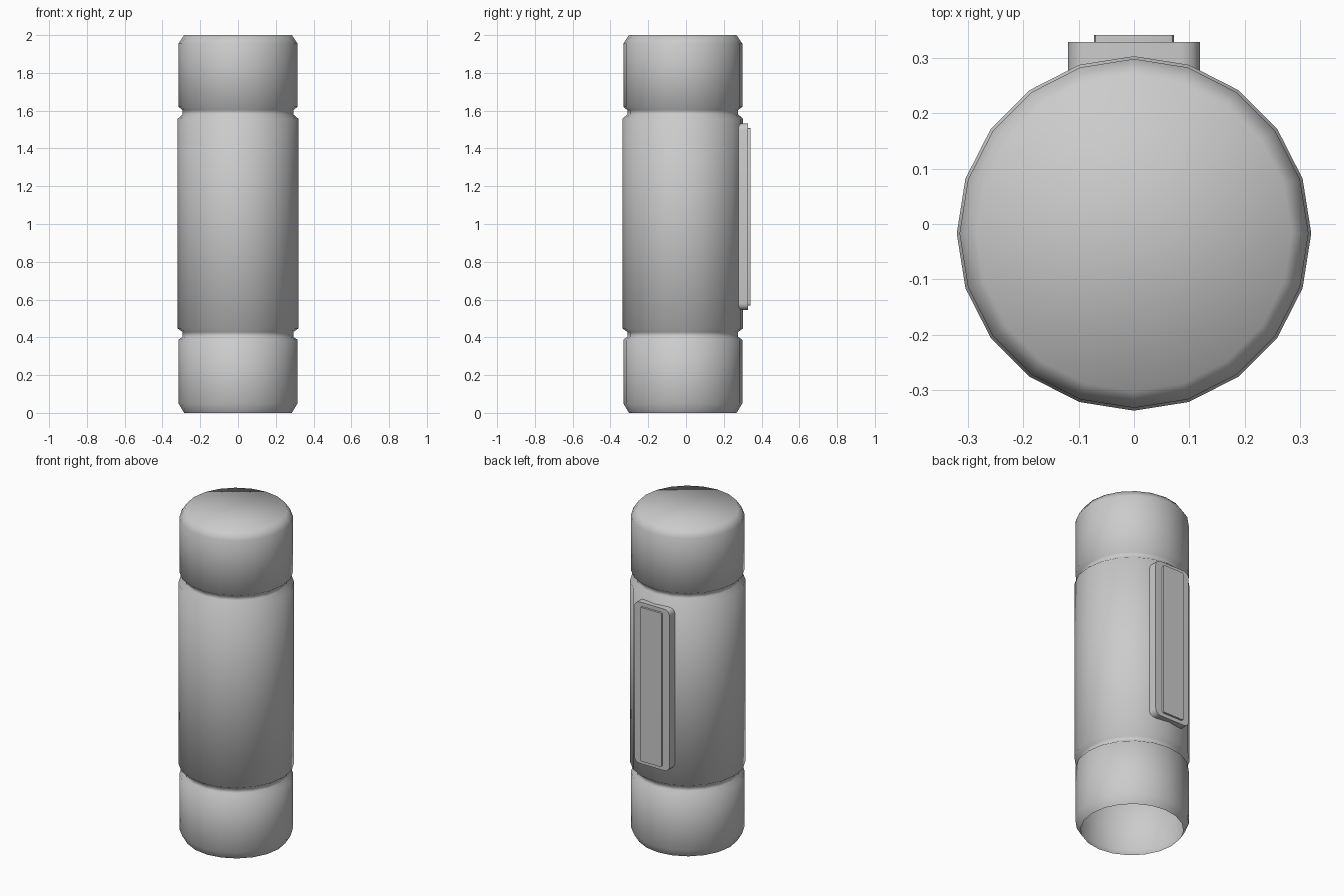
import bpy, bmesh, math

if "Cube" in bpy.data.objects:
    bpy.data.objects.remove(bpy.data.objects["Cube"])

CY = -0.017   # body axis is slightly forward of centre
SIDES = 20


def finish(bm, name, angle=40):
    bmesh.ops.recalc_face_normals(bm, faces=bm.faces[:])
    mesh = bpy.data.meshes.new(name)
    bm.to_mesh(mesh)
    bm.free()
    obj = bpy.data.objects.new(name, mesh)
    bpy.context.collection.objects.link(obj)
    bpy.ops.object.select_all(action='DESELECT')
    obj.select_set(True)
    bpy.context.view_layer.objects.active = obj
    bpy.ops.object.shade_smooth_by_angle(angle=math.radians(angle))
    return obj


def lathe(name, profile):
    # revolve (radius, z) points; top closed, bottom left open
    bm = bmesh.new()
    rings = []
    for r, z in profile:
        rings.append([bm.verts.new((r * math.cos(2 * math.pi * i / SIDES),
                                    CY + r * math.sin(2 * math.pi * i / SIDES), z))
                      for i in range(SIDES)])
    for a, b in zip(rings, rings[1:]):
        for i in range(SIDES):
            j = (i + 1) % SIDES
            bm.faces.new((a[i], a[j], b[j], b[i]))
    bm.faces.new(rings[-1])
    return finish(bm, name, 65)


def rounded_plate(name, half_w, z0, z1, y0, y1, radius, steps=4):
    # rounded rectangle in the xz plane, extruded along y
    bm = bmesh.new()
    verts = []
    corners = [(half_w - radius, z1 - radius), (radius - half_w, z1 - radius),
               (radius - half_w, z0 + radius), (half_w - radius, z0 + radius)]
    for k, (cx, cz) in enumerate(corners):
        for s in range(steps + 1):
            a = math.pi / 2 * (k + s / steps)
            verts.append(bm.verts.new((cx + radius * math.cos(a), y0,
                                       cz + radius * math.sin(a))))
    face = bm.faces.new(verts)
    ext = bmesh.ops.extrude_face_region(bm, geom=[face], use_keep_orig=True)
    moved = [g for g in ext['geom'] if isinstance(g, bmesh.types.BMVert)]
    bmesh.ops.translate(bm, verts=moved, vec=(0, y1 - y0, 0))
    return finish(bm, name)


# Body: chamfered ends with two grooves
lathe("body", [(0.285, 0.0), (0.315, 0.05), (0.315, 0.387), (0.293, 0.403),
               (0.293, 0.428), (0.32, 0.448), (0.32, 1.557), (0.293, 1.58),
               (0.293, 1.603), (0.315, 1.62), (0.315, 1.955), (0.285, 2.0)])

# Raised bar on the back and the thin strip on it
rounded_plate("back_bar", 0.119, 0.545, 1.532, 0.25, 0.329, 0.035)
rounded_plate("back_strip", 0.072, 0.568, 1.508, 0.32, 0.341, 0.008, 2)
